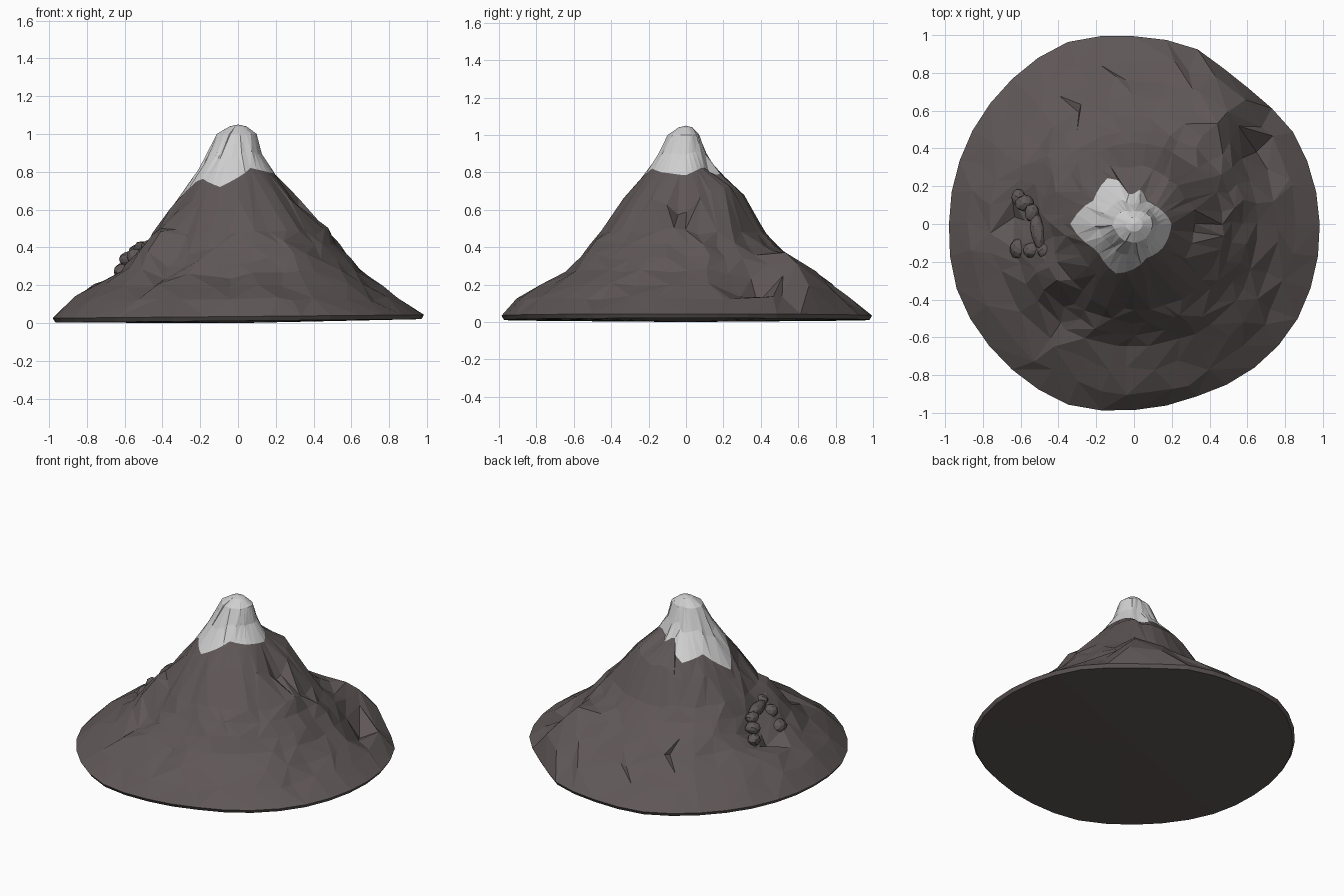
import bpy, bmesh, math, random

random.seed(11)
cube = bpy.data.objects.get("Cube")
if cube:
    bpy.data.objects.remove(cube)


def material(name, color):
    m = bpy.data.materials.new(name)
    m.use_nodes = True
    m.diffuse_color = (*color, 1)
    m.node_tree.nodes["Principled BSDF"].inputs["Base Color"].default_value = (*color, 1)
    return m


rock = material("brown rock", (0.115, 0.095, 0.095))
snow = material("grey snow", (0.62, 0.62, 0.62))


def lerp_table(table, x):
    """Piecewise linear lookup in rows of (x, value)."""
    for (x0, v0), (x1, v1) in zip(table, table[1:]):
        if x <= x1:
            return v0 + (v1 - v0) * (x - x0) / (x1 - x0)
    return table[-1][1]


# Slope profiles: height, then radius to the east, north, west and south
SLOPE = [
    (0.03, 0.99, 1.00, 0.985, 1.00), (0.13, 0.86, 0.88, 0.88, 0.90),
    (0.26, 0.68, 0.70, 0.66, 0.67), (0.35, 0.58, 0.57, 0.56, 0.59),
    (0.47, 0.49, 0.43, 0.45, 0.47), (0.60, 0.39, 0.36, 0.36, 0.37),
    (0.72, 0.28, 0.28, 0.27, 0.28), (0.84, 0.14, 0.14, 0.19, 0.18),
    (1.00, 0.10, 0.07, 0.11, 0.10), (1.04, 0.045, 0.035, 0.045, 0.04)]
# Height of the ragged snow line, by angle in degrees
SNOW_LINE = [(0, 0.79), (35, 0.83), (60, 0.84), (80, 0.80), (98, 0.84), (115, 0.71),
             (150, 0.75), (180, 0.63), (215, 0.77), (250, 0.72), (290, 0.82),
             (320, 0.80), (360, 0.79)]
# Uneven foot: scale of the outline, by angle in degrees
FOOT = [(0, 1), (33, 0.985), (45, 0.95), (58, 0.95), (67, 0.99), (90, 1), (111, 1.035),
        (135, 1.01), (162, 1), (180, 1), (202, 1.02), (225, 1.015), (250, 1.025),
        (270, 0.99), (288, 0.975), (316, 1.01), (330, 1.015), (360, 1)]
# Lumps and hollows: x, y, radius, height
BUMPS = [
    (0.46, 0.62, 0.17, 0.12), (0.68, 0.36, 0.10, -0.13), (0.76, 0.50, 0.06, 0.05),
    (0.66, 0.14, 0.07, 0.03), (0.20, 0.19, 0.06, 0.05), (0.33, -0.03, 0.08, -0.09),
    (0.46, -0.08, 0.07, 0.03), (-0.60, 0.05, 0.10, -0.09), (-0.44, -0.29, 0.10, 0.08),
    (-0.32, -0.47, 0.10, -0.07), (-0.05, -0.60, 0.10, -0.05), (0.28, -0.48, 0.10, 0.03),
    (0.06, 0.13, 0.05, -0.04)]


def radius_at(z, angle):
    quarter = angle / (math.pi / 2)
    i, t = int(quarter) % 4, quarter % 1
    a, b = (lerp_table([(row[0], row[1 + k]) for row in SLOPE], z) for k in (i, (i + 1) % 4))
    t = t * t * (3 - 2 * t)
    return a + (b - a) * t


def bump(x, y):
    return sum(h * math.exp(-((x - u) ** 2 + (y - v) ** 2) / (r * r)) for u, v, r, h in BUMPS)


# Mountain: rings of a polar grid, one of which follows the snow line
SIDES = 36
SNOW_RING, EDGE_RING, BASE_RING = 3, 11, 12
bm = bmesh.new()
rings = []
for level in range(BASE_RING + 1):
    ring = []
    for k in range(SIDES):
        angle = 2 * math.pi * k / SIDES
        degrees = math.degrees(angle)
        line = lerp_table(SNOW_LINE, degrees)
        z = [1.04, 1.0, (1 + line) / 2, line, line * 0.6 + 0.48 * 0.4, 0.48,
             0.41, 0.34, 0.27, 0.20, 0.13, 0.035, 0.012][level]
        r = radius_at(max(z, 0.03), angle)
        if SNOW_RING < level < EDGE_RING:
            angle += random.uniform(-0.07, 0.07)
            r *= random.uniform(0.97, 1.02)
            z += random.uniform(-0.012, 0.012)
        elif 0 < level < SNOW_RING:
            angle += random.uniform(-0.07, 0.07)
            r *= random.uniform(0.94, 1.02)
        elif level >= EDGE_RING:
            r *= lerp_table(FOOT, degrees) * (0.98 if level == BASE_RING else 1)
            z += 0.009 * math.cos(angle)
        x, y = r * math.cos(angle), r * math.sin(angle)
        if 1 < level < EDGE_RING:
            z = max(z + bump(x, y), 0.06)
        ring.append(bm.verts.new((x, y, z)))
    rings.append(ring)
peak = bm.verts.new((0, 0, 1.05))
foot = bm.verts.new((0, 0, 0))
for k in range(SIDES):
    n = (k + 1) % SIDES
    bm.faces.new((peak, rings[0][k], rings[0][n])).material_index = 1
    bm.faces.new((foot, rings[-1][n], rings[-1][k]))
    for level, (top, low) in enumerate(zip(rings, rings[1:])):
        a, b, c, d = top[k], low[k], low[n], top[n]
        # Split along the diagonal that makes the convex fold
        if (a.co + c.co).z > (b.co + d.co).z:
            parts = ((a, b, c), (a, c, d))
        else:
            parts = ((a, b, d), (b, c, d))
        for part in parts:
            bm.faces.new(part).material_index = 1 if level < SNOW_RING else 0
bmesh.ops.recalc_face_normals(bm, faces=bm.faces[:])
mesh = bpy.data.meshes.new("mountain")
bm.to_mesh(mesh)
bm.free()
mesh.materials.append(rock)
mesh.materials.append(snow)
bpy.context.collection.objects.link(bpy.data.objects.new("mountain", mesh))

# Arch of boulders around the cave mouth: position, then size
BOULDERS = [
    ((-0.61, 0.15, 0.21), (0.04, 0.04, 0.05)), ((-0.61, 0.14, 0.28), (0.04, 0.045, 0.04)),
    ((-0.58, 0.11, 0.34), (0.05, 0.045, 0.04)), ((-0.54, 0.06, 0.38), (0.04, 0.05, 0.035)),
    ((-0.51, -0.04, 0.395), (0.04, 0.1, 0.04)), ((-0.46, -0.14, 0.40), (0.055, 0.045, 0.045)),
    ((-0.54, -0.14, 0.35), (0.05, 0.045, 0.045)), ((-0.61, -0.13, 0.27), (0.05, 0.055, 0.045))]
for i, (place, size) in enumerate(BOULDERS):
    bpy.ops.mesh.primitive_ico_sphere_add(subdivisions=2, radius=1, location=place)
    ob = bpy.context.object
    ob.name = f"cave_boulder_{i + 1}"
    ob.scale = size
    ob.rotation_euler = (0, 0, random.uniform(-0.2, 0.2))
    for v in ob.data.vertices:
        v.co *= random.uniform(0.9, 1.05)
    ob.data.materials.append(rock)
